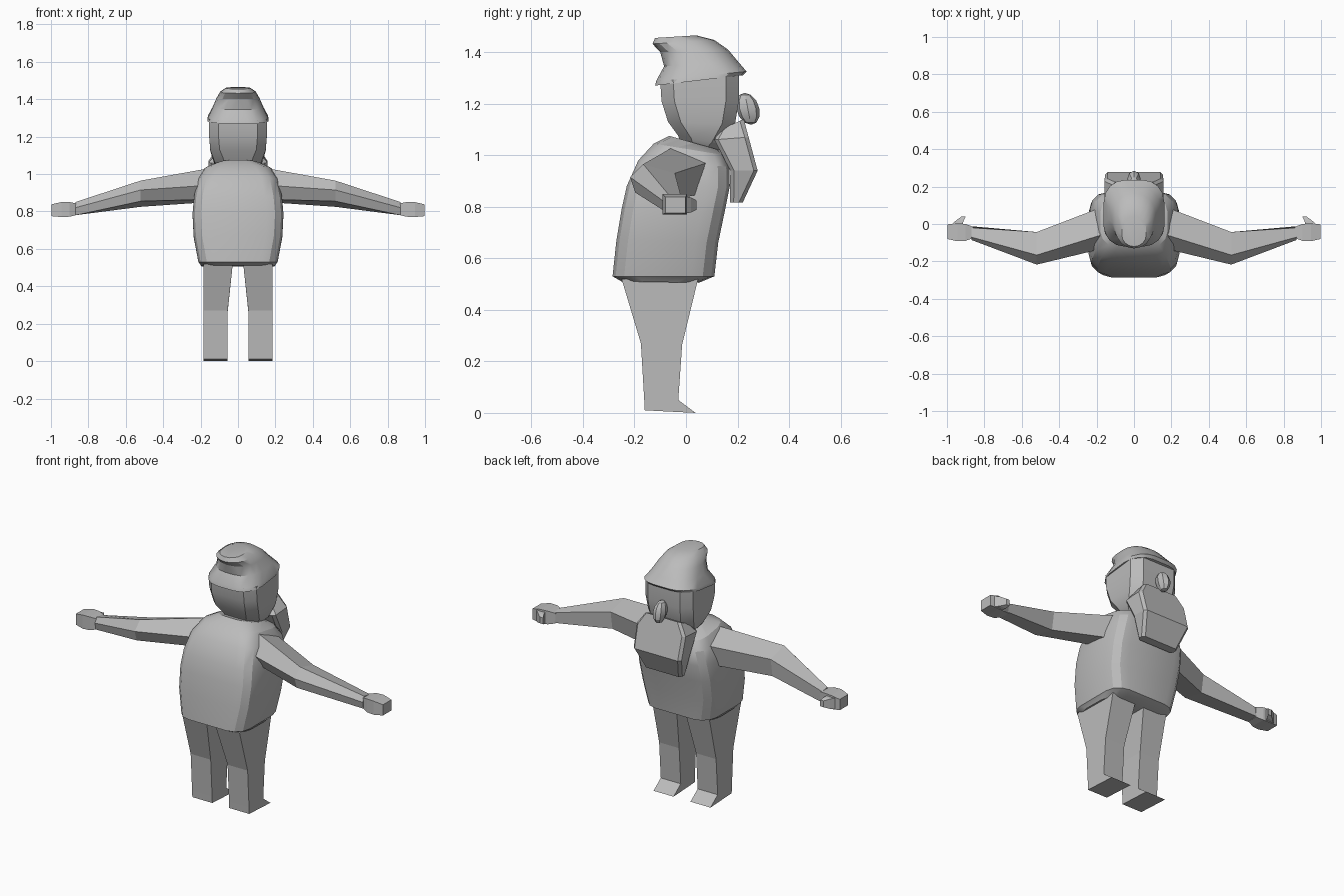
import bpy, bmesh, math
from mathutils import Vector

if "Cube" in bpy.data.objects:
    bpy.data.objects.remove(bpy.data.objects["Cube"])

grey = bpy.data.materials.new("plain grey")
grey.diffuse_color = (0.5, 0.5, 0.5, 1)
grey.use_nodes = True
grey.node_tree.nodes["Principled BSDF"].inputs["Base Color"].default_value = grey.diffuse_color


def finish(name, bm, smooth=True):
    bmesh.ops.recalc_face_normals(bm, faces=bm.faces)
    me = bpy.data.meshes.new(name)
    bm.to_mesh(me)
    bm.free()
    me.materials.append(grey)
    ob = bpy.data.objects.new(name, me)
    bpy.context.collection.objects.link(ob)
    if smooth:
        bpy.ops.object.select_all(action='DESELECT')
        ob.select_set(True)
        bpy.context.view_layer.objects.active = ob
        bpy.ops.object.shade_smooth_by_angle(angle=math.radians(25))
    return ob


def loft(name, rings, smooth=True, side=1):
    """Skin a stack of closed rings and cap both ends."""
    bm = bmesh.new()
    vs = [[bm.verts.new((p[0] * side, p[1], p[2])) for p in r] for r in rings]
    n = len(vs[0])
    for a, b in zip(vs, vs[1:]):
        for i in range(n):
            j = (i + 1) % n
            bm.faces.new((a[i], a[j], b[j], b[i]))
    bm.faces.new(vs[0])
    bm.faces.new(vs[-1])
    return finish(name, bm, smooth)


def ring(yf, zf, yb, zb, hw, r, n):
    """Rounded rectangle, tilted from (yf, zf) to (yb, zb)."""
    cy, hd = (yf + yb) / 2, (yb - yf) / 2
    r = min(r, hw * 0.95, hd * 0.95)
    pts = []
    for k, (sx, sy) in enumerate([(1, 1), (-1, 1), (-1, -1), (1, -1)]):
        for i in range(n + 1):
            a = math.pi / 2 * (k + i / n)
            x = sx * (hw - r) + r * math.cos(a)
            y = cy + sy * (hd - r) + r * math.sin(a)
            pts.append((x, y, zf + (zb - zf) * (y - yf) / (yb - yf)))
    return pts


# Body, a leaning rounded sack
loft("torso", [ring(*p, 0.09, 3) for p in [
    (-.25, .51, .05, .505, .195), (-.285, .53, .11, .53, .212),
    (-.27, .67, .125, .66, .237), (-.25, .79, .15, .78, .243),
    (-.23, .88, .17, .88, .235), (-.185, .98, .168, .955, .215),
    (-.125, 1.045, .15, 1.0, .18), (-.065, 1.075, .13, 1.02, .125)]])

# Head
loft("head", [ring(*p, 0.05, 1) for p in [
    (-.02, 1.04, .13, 1.02, .10), (-.03, 1.075, .15, 1.04, .125),
    (-.07, 1.13, .19, 1.12, .148), (-.095, 1.21, .205, 1.21, .155),
    (-.10, 1.29, .205, 1.31, .155)]])

# Cap with an overhanging peak
loft("cap", [ring(*p, 0.11, 4) for p in [
    (-.12, 1.27, .22, 1.31, .163), (-.115, 1.29, .235, 1.325, .16),
    (-.085, 1.345, .203, 1.362, .137), (-.10, 1.40, .163, 1.41, .115),
    (-.13, 1.432, .11, 1.447, .095), (-.12, 1.455, .04, 1.465, .065)]])

# Beard
loft("beard", [ring(*p, 0.015, 1) for p in [
    (.17, .816, .22, .816, .12), (.172, .94, .278, .94, .155),
    (.11, 1.06, .243, 1.07, .158), (.135, 1.10, .224, 1.14, .115)]], False)

# Nose
bm = bmesh.new()
bmesh.ops.create_uvsphere(bm, u_segments=8, v_segments=6, radius=1)
for v in bm.verts:
    v.co = Vector((v.co.x * .036, .24 + v.co.y * .045 - v.co.z * .012,
                   1.18 + v.co.z * .062))
finish("nose", bm)


def at_x(x, pts):
    return [(x, y, z) for y, z in pts]


for side, label in ((1, "right"), (-1, "left")):
    # Leg with pointed foot
    loft(label + "_leg", [
        [(x0, yf, zf), (x1, yf, zf), (x1, yb, zb), (x0, yb, zb)]
        for x0, x1, yf, zf, yb, zb in [
            (.055, .185, -.16, .01, .037, 0),
            (.055, .185, -.162, .05, -.03, .05),
            (.055, .185, -.175, .27, -.015, .265),
            (.028, .185, -.25, .52, .047, .52)]], False, side)
    # Arm, bent at the elbow
    loft(label + "_arm", [
        at_x(.16, [(-.13, .94), (-.054, 1.03), (.095, .975), (.06, .85), (-.08, .865)]),
        at_x(.52, [(-.217, .915), (-.166, .965), (-.043, .93), (-.06, .825), (-.197, .855)]),
        at_x(.87, [(-.085, .82), (-.07, .85), (-.02, .843), (-.012, .785), (-.078, .78)]),
    ], False, side)
    # Hand
    loft(label + "_hand", [
        at_x(x, [(yf, z0), (yf, z1), (yb, z1), (yb, z0)])
        for x, yf, yb, z0, z1 in [
            (.86, -.075, -.015, .782, .842), (.90, -.09, .0, .772, .85),
            (.945, -.092, .004, .77, .85), (.998, -.08, -.002, .775, .838)]], False, side)
    # Thumb
    loft(label + "_thumb", [
        [(xa, y, z0), (xa, y, z1), (xb, y, z1), (xb, y, z0)]
        for xa, xb, y, z0, z1 in [
            (.92, .985, -.012, .772, .842), (.91, .95, .02, .778, .836),
            (.90, .922, .04, .788, .825)]], False, side)
